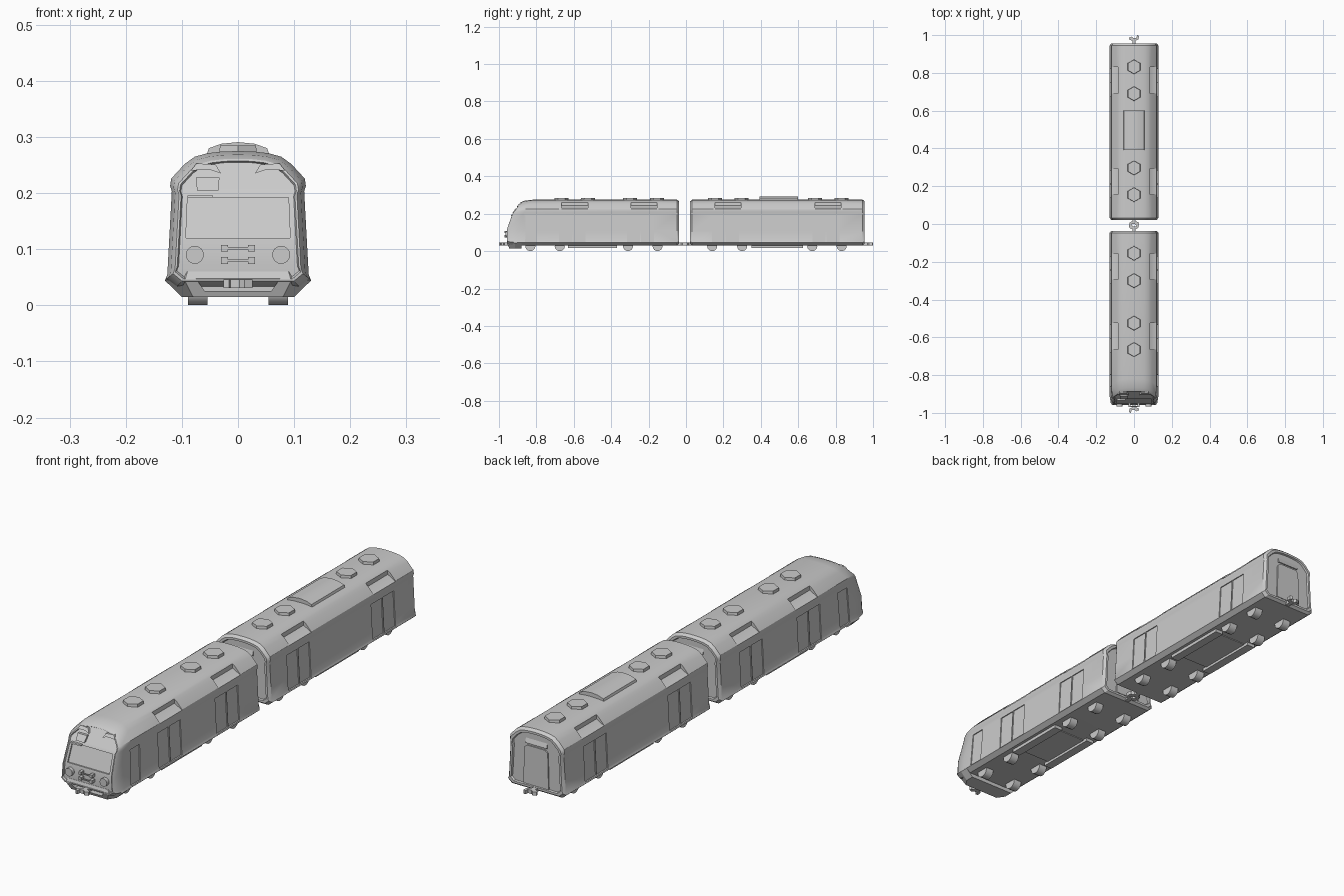
import bpy, bmesh, math
from mathutils import Matrix

if "Cube" in bpy.data.objects:
    bpy.data.objects.remove(bpy.data.objects["Cube"])

grey = bpy.data.materials.new("plain grey")
grey.use_nodes = True
grey.diffuse_color = (0.6, 0.6, 0.6, 1)
grey.node_tree.nodes["Principled BSDF"].inputs["Base Color"].default_value = (0.6, 0.6, 0.6, 1)

# half cross-section (x, z) from floor centre to roof centre
PROFILE = [(0, .03), (.112, .03), (.13, .045), (.126, .055), (.123, .11), (.118, .203),
           (.121, .213), (.119, .226), (.095, .252), (.077, .265), (.055, .271), (.03, .274), (0, .275)]


def nose_y(z):
    """Front surface of the cab: upright, then raked screen, then sloped brow."""
    if z < .115:
        return -.958
    if z < .195:
        return -.958 + (z - .115) * .35
    return -.93 + (z - .195) * .7


def side_x(z):
    return .126 - .054 * (z - .055)


def finish(name, bm, smooth=False):
    bmesh.ops.recalc_face_normals(bm, faces=bm.faces)
    me = bpy.data.meshes.new(name)
    bm.to_mesh(me)
    bm.free()
    me.materials.append(grey)
    ob = bpy.data.objects.new(name, me)
    bpy.context.collection.objects.link(ob)
    if smooth:
        shade(ob)
    return ob


def activate(ob):
    bpy.ops.object.select_all(action='DESELECT')
    ob.select_set(True)
    bpy.context.view_layer.objects.active = ob


def shade(ob):
    activate(ob)
    bpy.ops.object.shade_smooth_by_angle(angle=math.radians(30))


def prism(bm, a, b):
    """Solid between two matching polygons."""
    va, vb = [bm.verts.new(p) for p in a], [bm.verts.new(p) for p in b]
    bm.faces.new(va)
    bm.faces.new(vb[::-1])
    for i in range(len(a)):
        j = (i + 1) % len(a)
        bm.faces.new((va[i], va[j], vb[j], vb[i]))


def box(bm, x0, x1, y0, y1, z0, z1):
    rect = [(x0, y0), (x1, y0), (x1, y1), (x0, y1)]
    prism(bm, [(x, y, z0) for x, y in rect], [(x, y, z1) for x, y in rect])


def on_nose(bm, pts, out, inward):
    """Solid following the cab front, from out in front of it to inward behind."""
    prism(bm, [(x, nose_y(z) - out, z) for x, z in pts],
          [(x, nose_y(z) + inward, z) for x, z in pts])


def cylinder(bm, r, depth, sides, matrix, r2=None):
    bmesh.ops.create_cone(bm, cap_ends=True, segments=sides, radius1=r,
                          radius2=r if r2 is None else r2, depth=depth, matrix=matrix)


def loft_body(name, rings):
    """Closed shell through scaled sections; each ring is (scale, y function)."""
    bm = bmesh.new()
    n = len(PROFILE)
    loops = []
    for s, yf in rings:
        pts = [(x * s, .15 + (z - .15) * s) for x, z in PROFILE]
        pts += [(-x, z) for x, z in pts[-2:0:-1]]
        loops.append([bm.verts.new((x, yf(z), z)) for x, z in pts])
    m = len(loops[0])
    for a, b in zip(loops, loops[1:]):
        for i in range(m):
            bm.faces.new((a[i], a[(i + 1) % m], b[(i + 1) % m], b[i]))
    for lp in (loops[0], loops[-1]):          # end caps as horizontal strips
        for i in range(n - 1):
            quad = [lp[i], lp[i + 1], lp[(m - i - 1) % m], lp[(m - i) % m]]
            bm.faces.new(list(dict.fromkeys(quad)))
    return finish(name, bm)


def cut(ob, bm):
    cutter = finish("cutter", bm)
    cutter.hide_render = True
    mod = ob.modifiers.new("cut", 'BOOLEAN')
    mod.operation, mod.solver, mod.object = 'DIFFERENCE', 'EXACT', cutter
    activate(ob)
    bpy.ops.object.modifier_apply(modifier=mod.name)
    bpy.data.objects.remove(cutter)


def leaf(bm, y0, y1, lean=0):
    """Shallow door recess on both sides."""
    pts = [(y0, .05), (y1, .05), (y1 + lean, .19), (y0 + lean, .19)]
    for s in (1, -1):
        prism(bm, [(s * (side_x(z) - .004), y, z) for y, z in pts], [(s * .16, y, z) for y, z in pts])


def end_rings(y, d):
    """Chamfered, recessed flat end; d points into the car."""
    return [(s, lambda z, o=o: y + d * o) for s, o in ((.84, .007), (.86, 0), (.93, 0), (1, .011))]


NOTCH = [(.082, .29), (.085, .243), (.118, .224), (.15, .224), (.15, .29)]


def car_cutters(vents, doors):
    bm = bmesh.new()
    for y in doors:
        leaf(bm, y - .072, y - .002)
        leaf(bm, y + .002, y + .072)
    for y in vents:                            # roof shoulder notches
        for s in (1, -1):
            prism(bm, [(s * x, y - .07, z) for x, z in NOTCH], [(s * x, y + .07, z) for x, z in NOTCH])
    return bm


# front car shell
nose = [(s, lambda z, o=o: nose_y(z) + o)
        for s, o in ((.84, .006), (.86, 0), (.89, 0), (.95, .012), (1, .055))]
front_body = loft_body("front_car_body", nose + end_rings(-.037, -1)[::-1])
bm = car_cutters((-.225, -.595), (-.243, -.608))
leaf(bm, -.86, -.80, .006)
on_nose(bm, [(-.093, .12), (.093, .12), (.09, .192), (-.09, .192)], .05, .012)
cut(front_body, bm)
shade(front_body)

# rear car shell
rear_body = loft_body("rear_car_body", end_rings(.022, 1) + end_rings(.955, -1)[::-1])
cut(rear_body, car_cutters((.225, .76), (.212, .748)))
shade(rear_body)

# lower front bumper with a coupling recess
bm = bmesh.new()
low = [(.1, -.88), (.1, -.915), (.08, -.945)]
mid = [(.13, -.88), (.13, -.915), (.095, -.958)]
top = [(.122, -.88), (.122, -.91), (.09, -.953)]
levels = [[(x, y, z) for x, y in half] + [(-x, y, z) for x, y in half[::-1]]
          for half, z in ((low, .015), (mid, .044), (top, .06))]
loops = [[bm.verts.new(p) for p in lv] for lv in levels]
for a, b in zip(loops, loops[1:]):
    for i in range(6):
        bm.faces.new((a[i], a[(i + 1) % 6], b[(i + 1) % 6], b[i]))
bm.faces.new(loops[0])
bm.faces.new(loops[-1])
bumper = finish("front_bumper", bm)
bm = bmesh.new()
opening = [(-.06, .026), (.06, .026), (.075, .048), (-.075, .048)]
prism(bm, [(x, -1, z) for x, z in opening], [(x, -.93, z) for x, z in opening])
cut(bumper, bm)

# cab front details
bm = bmesh.new()
for s in (1, -1):
    cylinder(bm, .016, .02, 16, Matrix.Translation((s * .077, -.956, .09)) @ Matrix.Rotation(math.pi / 2, 4, 'X'))
finish("headlights", bm, True)

bm = bmesh.new()
for z in (.08, .102):
    box(bm, -.026, .026, -.969, -.964, z - .002, z + .002)
    for s in (1, -1):
        box(bm, s * .024 - .006, s * .024 + .006, -.97, -.945, z - .006, z + .006)
finish("front_handrails", bm)

bm = bmesh.new()
on_nose(bm, [(-.073, .205), (-.035, .205), (-.033, .228), (-.075, .228)], .004, .012)
finish("destination_box", bm)

bm = bmesh.new()
on_nose(bm, [(-.09, .191), (-.045, .192), (-.045, .196), (-.09, .196)], .004, .015)
finish("wiper_cover", bm)

bm = bmesh.new()
for s in (1, -1):
    on_nose(bm, [(s * x, z) for x, z in ((.03, .235), (.04, .251), (.074, .253), (.084, .24),
                                         (.072, .241), (.048, .241))], .004, .015)
finish("brow_lights", bm)

# end doors and hoods on the flat car ends
bm = bmesh.new()
for y, d in ((-.037, 1), (.022, -1), (.955, 1)):
    door = [(-.056, .05), (.056, .05), (.052, .195), (.04, .205), (-.04, .205), (-.052, .195)]
    prism(bm, [(x, y - d * .012, z) for x, z in door], [(x, y - d * .002, z) for x, z in door])
    hood = [(0, .238), (.007, .216), (.007, .212), (0, .212)]
    prism(bm, [(-.048, y - d * (.009 - o), z) for o, z in hood], [(.048, y - d * (.009 - o), z) for o, z in hood])
finish("end_doors", bm)

# hexagonal roof vents
bm = bmesh.new()
for y in (-.665, -.525, -.3, -.155, .155, .297, .69, .832):
    cylinder(bm, .041, .03, 6, Matrix.Translation((0, y, .27)), .037)
finish("roof_vents", bm)

# curved roof unit
bm = bmesh.new()
arch = [(-.058, .262), (-.052, .28), (-.03, .288), (0, .291), (.03, .288), (.052, .28), (.058, .262)]
prism(bm, [(x, .392, z) for x, z in arch], [(x, .6, z) for x, z in arch])
finish("roof_unit", bm, True)

# wheels
bm = bmesh.new()
for y in (-.832, -.675, -.31, -.152, .14, .3, .675, .832):
    for s in (1, -1):
        cylinder(bm, .027, .035, 14, Matrix.Translation((s * .072, y, .027)) @ Matrix.Rotation(math.pi / 2, 4, 'Y'))
finish("wheels", bm, True)

# underfloor rails
bm = bmesh.new()
for y0, y1 in ((-.63, -.37), (.35, .625)):
    for s in (1, -1):
        box(bm, s * .082 - .018, s * .082 + .018, y0, y1, .017, .035)
    box(bm, -.064, .064, y0 + .02, y1 - .02, .027, .035)
finish("underfloor_rails", bm)

# hooked couplers at every car end
HOOK = [(-.009, -.05), (.009, -.05), (.009, .008), (.024, .016), (.026, .034), (.016, .038),
        (.013, .022), (-.003, .022), (-.012, .03), (-.026, .024), (-.024, .014), (-.009, .008)]
bm = bmesh.new()
for y, d in ((-.962, -1), (-.035, 1), (.023, -1), (.962, 1)):
    prism(bm, [(d * x, y + d * t, .031) for x, t in HOOK], [(d * x, y + d * t, .046) for x, t in HOOK])
finish("couplers", bm)
